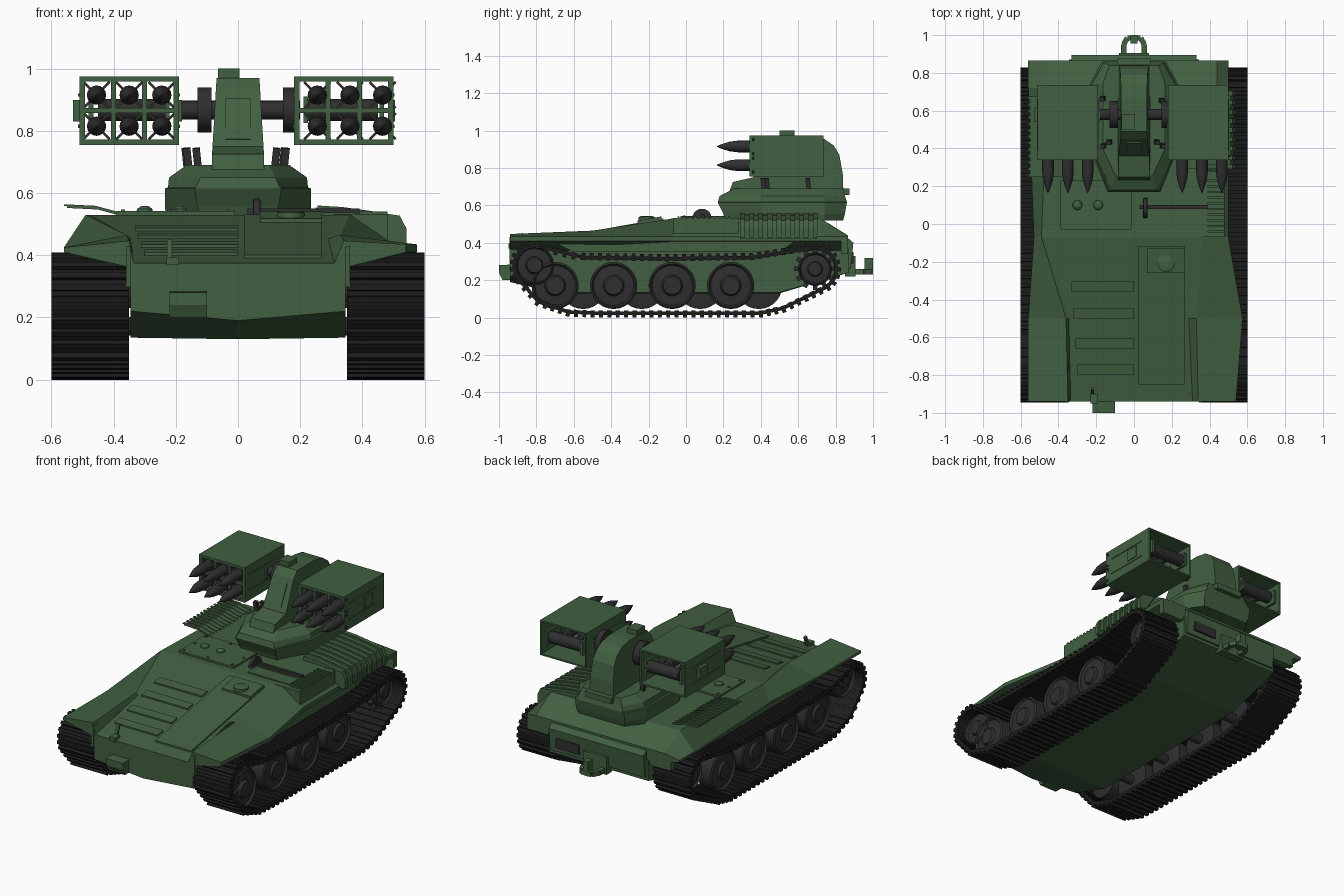
import bpy, bmesh
from math import sin, cos, pi, radians
from mathutils import Vector

old = bpy.data.objects.get("Cube")
if old:
    bpy.data.objects.remove(old)


def material(name, rgb):
    m = bpy.data.materials.new(name)
    m.use_nodes = True
    m.diffuse_color = (*rgb, 1)
    m.node_tree.nodes["Principled BSDF"].inputs["Base Color"].default_value = (*rgb, 1)
    return m


GREEN = material("army green", (.054, .115, .052))
GREY = material("dark grey", (.028, .028, .03))
BLACK = material("track black", (.012, .012, .012))
round_parts = []


def add_rings(bm, rings, closed=False):
    rows = [[bm.verts.new(p) for p in ring] for ring in rings]
    n = len(rows[0])
    pairs = list(zip(rows, rows[1:]))
    if closed:
        pairs.append((rows[-1], rows[0]))
    else:
        bm.faces.new(rows[0])
        bm.faces.new(rows[-1])
    for a, b in pairs:
        for i in range(n):
            j = (i + 1) % n
            bm.faces.new((a[i], a[j], b[j], b[i]))


def loft(name, solids, mat, closed=False):
    """Each solid is a list of matching rings, skinned in order."""
    bm = bmesh.new()
    for rings in solids:
        add_rings(bm, rings, closed)
    bmesh.ops.recalc_face_normals(bm, faces=bm.faces)
    me = bpy.data.meshes.new(name)
    bm.to_mesh(me)
    bm.free()
    me.materials.append(mat)
    ob = bpy.data.objects.new(name, me)
    bpy.context.collection.objects.link(ob)
    return ob


def prism(name, x0, x1, profile, mat=GREEN):
    return loft(name, [[[(x, y, z) for y, z in profile] for x in (x0, x1)]], mat)


def box(name, x0, x1, y0, y1, z0, z1, mat=GREEN):
    return prism(name, x0, x1, [(y0, z0), (y1, z0), (y1, z1), (y0, z1)], mat)


def lathe(name, axis, centre, profile, mat, n=20):
    """Profile is (distance along axis, radius)."""
    rings = []
    for d, r in profile:
        ring = []
        for i in range(n):
            a, b = r * cos(2 * pi * i / n), r * sin(2 * pi * i / n)
            off = {"x": (d, a, b), "y": (a, d, b), "z": (a, b, d)}[axis]
            ring.append(Vector(centre) + Vector(off))
        rings.append(ring)
    round_parts.append(loft(name, [rings], mat))


def bars(name, segments, r, mat):
    solids = []
    for p, q in segments:
        p, q = Vector(p), Vector(q)
        d = (q - p).normalized()
        u = d.cross(Vector((0, 1, 0)) if abs(d.y) < .9 else Vector((1, 0, 0))).normalized()
        v = d.cross(u)
        solids.append([[c + (u * a + v * b) * r for a, b in ((1, 1), (-1, 1), (-1, -1), (1, -1))]
                       for c in (p, q)])
    return loft(name, solids, mat)


def sheets(name, section, starts, depth, lift=0):
    """Copies of an (x, z) section, extruded backwards from each start."""
    return loft(name, [[[(x * (1 + lift * 3), y + d, z + lift) for x, z in section] for d in (0, depth)]
                       for y in starts], GREEN)


def deck(y):
    return min(.53, .375 + (y + .94) * .178)


def plate(name, x0, x1, y0, y1, h, mat=GREEN):
    prism(name, x0, x1, [(y0, deck(y0) - .01), (y1, deck(y1) - .01),
                         (y1, deck(y1) + h), (y0, deck(y0) + h)], mat)


# Lower hull with a shallow pointed keel at the nose and a rising tail
stations = [(-.94, .22, .19), (-.68, .135, .13), (.5, .135, .13), (.87, .24, .24)]
loft("lower_hull", [[[(-.345, y, .37), (-.345, y, e), (0, y, k), (.345, y, e), (.345, y, .37)]
                     for y, e, k in stations]], GREEN)

# Upper hull: a sloped deck sunk between two cheek fenders at the nose
# Station, left valley, left ridge, left edge, right ridge, right edge, ridge height
rings = []
for y, vl, wl, ol, wr, outr, top in [(-.94, .31, .34, .54, .35, .56, .447), (-.5, .29, .33, .575, .36, .56, .465),
                                     (-.07, .33, .36, .5, .49, .53, .53), (.72, .4, .44, .5, .46, .56, .53),
                                     (.865, .4, .44, .5, .46, .56, .44)]:
    low = min(deck(y), top)
    right = [(-.345, .36), (-outr, .41), (-outr, .425), (-wr, top), (.015 - wr, low)]
    left = [(vl, low), (wl, top), (ol, .435), (ol, .41), (.345, .36)]
    rings.append([(x, y, z) for x, z in right + left])
loft("upper_hull", [rings], GREEN)
prism("rear_plate", -.33, .33, [(.8, .26), (.88, .26), (.895, .4), (.86, .43), (.8, .43)])

# Running gear, staggered between the two sides
path = [(.35, .322), (-.1, .315), (-.55, .322)]
path += [(-.81 + .11 * cos(radians(a)), .275 + .11 * sin(radians(a))) for a in range(80, 226, 18)]
path += [(-.79, .085), (-.63, .03), (-.5, .024), (.4, .024), (.52, .05)]
path += [(.69 + .115 * cos(radians(a)), .26 + .115 * sin(radians(a))) for a in range(-55, 101, 18)]
pts = [Vector((0, y, z)) for y, z in path]
dense = []
for p, q in zip(pts, pts[1:] + pts[:1]):
    steps = max(1, round((q - p).length / .046))
    dense += [p.lerp(q, i / steps) for i in range(steps)]

for side, s in (("left", 1), ("right", -1)):
    band, cleats = [], []
    for i, p in enumerate(dense):
        t = (dense[(i + 1) % len(dense)] - dense[i - 1]).normalized()
        out = Vector((0, t.z, -t.y))
        if out.dot(p - Vector((0, -.05, .2))) < 0:
            out = -out
        a, b = Vector((s * .35, 0, 0)), Vector((s * .6, 0, 0))
        band.append([p + a - out * .01, p + b - out * .01, p + b + out * .009, p + a + out * .009])
        ring = [p + t * .012 - out * .014, p - t * .012 - out * .014,
                p - t * .01 + out * .024, p + t * .01 + out * .024]
        cleats.append([[v + e for v in ring] for e in (a, b)])
    loft(side + "_track_band", [band], BLACK, closed=True)
    loft(side + "_track_cleats", cleats, BLACK)

    def wheel(name, y, z, r):
        prof = [(.44, .3), (.44, .85), (.445, 1), (.53, 1), (.537, .92), (.525, .85), (.53, .45), (.545, .38),
                (.545, .12)]
        lathe(name, "x", (0, y, z), [(s * d, r * k) for d, k in prof], GREY, 28)
        lathe(name + "_axle", "x", (0, y, z), [(s * .33, .03), (s * .45, .03)], GREY, 12)

    for i in range(4):
        wheel(side + "_road_wheel", (-.7 if s > 0 else -.55) + i * .313, .172, .126)
    wheel(side + "_idler", -.81, .28, .105)
    wheel(side + "_sprocket", .69, .26, .09)
    teeth = [(cos(a * pi / 6), sin(a * pi / 6)) for a in range(12)]
    bars(side + "_sprocket_teeth", [((s * .5, .69 + c * .08, .26 + d * .08),
                                    (s * .5, .69 + c * .112, .26 + d * .112)) for c, d in teeth], .012, GREY)
    # Side skirt and rear fender end
    prism(side + "_skirt", s * .34, s * .49, [(-.74, .42), (-.6, .35), (.5, .35), (.6, .42)])
    box(side + "_rear_fender", s * .35, s * .5, .83, .865, .34, .42)
    box(side + "_front_bracket", s * .345, s * .36, -.945, -.9, .3, .43)

# Engine intake hump on one side, open louvre on the other
hump = [(.25, .5), (.25, .553), (.33, .548), (.42, .535), (.51, .52), (.53, .48), (.53, .42)]
sheets("engine_intake", hump, [.29], .41)
sheets("intake_ribs", hump, [.29 + .0485 * i for i in range(9)], .026, .007)
flap = [(-.37, .525), (-.45, .547), (-.55, .552), (-.55, .558), (-.45, .553), (-.37, .531)]
sheets("louvre_panel", flap, [.25], .42)
sheets("louvre_slats", flap, [.25 + .034 * i for i in range(13)], .016, .006)

# Glacis details
for y in (-.8, -.66, -.5, -.36):
    plate("vent_slat", -.3 - (y + .8) * .07, 0, y, y + .055, .009)
plate("engine_cover", .02, .27, -.85, -.12, .01)
plate("driver_hatch", .07, .27, -.26, -.13, .022)
lathe("hatch_lid", "z", (.17, -.21, deck(-.2)), [(0, .045), (.03, .045), (.036, .03), (.036, .01)], GREEN)
plate("crew_plate", -.39, -.01, -.03, .23, .012)
for x in (-.3, -.19):
    lathe("deck_dome", "z", (x, .1, .535), [(0, .028), (.014, .024), (.023, .012), (.024, .002)], GREEN)
rivets = [(x, y) for x in (-.37, -.2, -.03) for y in (-.01, .1, .21)]
bars("plate_rivets", [((x, y, .53), (x, y, .547)) for x, y in rivets], .006, GREEN)
box("stowage_box", .31, .48, -.07, .28, .42, .532)
bars("stowage_ribs", [((.39, y, .534), (.48, y, .534)) for y in [-.04 + .03 * i for i in range(10)]], .006, GREEN)
box("deck_box", .09, .38, -.03, .06, .5, .537)
bars("travel_bar", [((.03, .09, .54), (.39, .09, .54))], .01, GREY)
lathe("travel_clamp", "x", (.06, .085, .53), [(-.012, .045), (-.01, .052), (.01, .052), (.012, .045)], GREY)

# Tow fittings and rear slot
prism("front_tow_plate", -.22, -.1, [(-.92, .2), (-.98, .2), (-1, .24), (-1, .28), (-.92, .285)])
box("front_stop", -.23, -.19, -.95, -.9, .37, .395)
bars("headlamp_post", [((-.22, -.9, .37), (-.22, -.87, .45))], .008, GREEN)
arch = [(-.055, .86), (-.055, .95), (-.035, .985), (.035, .985), (.055, .95), (.055, .86)]
arch = [(x, y, .245) for x, y in arch]
bars("rear_hook", list(zip(arch, arch[1:])), .014, GREEN)
box("hook_jaw", -.018, .018, .955, 1, .23, .32)
box("hook_mount", -.08, .08, .85, .905, .22, .33)
box("rear_slot", .12, .28, .88, .895, .29, .35, GREY)


# Turret body
def plan(z, front, y0, wide, rear, y1):
    half = [(front, y0), (wide, .4), (wide, .74), (rear, y1)]
    return [(x, y, z) for x, y in half] + [(-x, y, z) for x, y in reversed(half)]


loft("turret_body", [[plan(.52, .12, .21, .23, .16, .84), plan(.555, .13, .2, .235, .17, .85),
                      plan(.615, .14, .17, .235, .17, .86), plan(.618, .135, .17, .225, .16, .86),
                      plan(.65, .12, .18, .222, .15, .85), plan(.69, .1, .26, .165, .13, .84)]], GREEN)
box("turret_tail", -.09, .09, .83, .875, .655, .69)

# Mast with rounded back, sight cap and front panel
outline = [(.22, .64), (.25, .725), (.36, .75), (.45, .93), (.49, .97), (.66, .97), (.74, .955),
           (.79, .92), (.82, .87), (.838, .77), (.843, .64)]
mast = prism("mast", -.085, .085, outline)
for v in mast.data.vertices:
    v.co.x *= 1 - max(0, v.co.z - .7) * .7
box("sight_cap", -.065, .005, .5, .58, .94, 1)
prism("mast_panel", -.04, .04, [(.375, .77), (.437, .9), (.43, .904), (.368, .774)])

# Smoke launchers
for x, y in [(-.155, .42), (-.125, .44), (.115, .44), (.145, .42), (-.16, .67), (.14, .66)]:
    lean = .01 if x > 0 else -.01
    bars("smoke_launcher", [((x, y, .65), (x + lean, y - .01, .745))], .012, GREY)

# Rocket pods, mirrored about a line just off centre
for side, s, disc, boss in (("left", 1, .145, .165), ("right", -1, .085, .18)):
    X = lambda d: s * (.345 + d) - .005
    lathe(side + "_pivot_shaft", "x", (0, .58, .867), [(s * .06, .03), (s * .2, .03)], GREY)
    lathe(side + "_pivot_disc", "x", (0, .58, .867), [(s * disc, .072), (s * (disc + .045), .072)], GREY, 24)
    box(side + "_pivot_bracket", X(-.17), X(-.155), .54, .64, .83, .9)
    box(side + "_outer_boss", X(.155), X(boss), .54, .62, .83, .9)
    lathe(side + "_cradle_tube", "x", (0, .695, .867), [(s * .22, .036), (s * .45, .036)], GREY)
    for d in (-.13, .115):
        box(side + "_cradle_block", X(d), X(d + .015), .6, .73, .825, .91)
    for z in (.755, .965):
        box(side + "_pod_panel", X(-.16), X(.16), .34, .735, z, z + .01)
    for d in (-.16, .15):
        box(side + "_pod_wall", X(d), X(d + .01), .34, .735, .755, .975)
    for z in (.815, .915):
        for d in (-.164, .16):
            box(side + "_pod_rail", X(d), X(d + .004), .39, .66, z - .005, z + .005)
    grid = [((X(d), .35, .76), (X(d), .35, .97)) for d in (-.15, -.05, .05, .15)]
    grid += [((X(-.155), .35, z), (X(.155), .35, z)) for z in (.764, .865, .966)]
    bars(side + "_pod_grid", grid, .008, GREEN)
    for d in (-.105, 0, .105):
        x = X(d) + (.02 if s > 0 else 0)
        for z in (.815, .915):
            lathe(side + "_rocket", "y", (x, 0, z),
                  [(.165, .002), (.195, .014), (.235, .026), (.275, .031), (.52, .031), (.53, .02), (.62, .02)], GREY, 16)
            bars(side + "_rocket_braces", [((x - .042, .36, z - k * .042), (x + .042, .36, z + k * .042))
                                           for k in (1, -1)], .004, GREY)

# Smooth only the turned parts, keep edges crisp
bpy.ops.object.select_all(action="DESELECT")
for ob in round_parts:
    ob.select_set(True)
bpy.context.view_layer.objects.active = round_parts[0]
bpy.ops.object.shade_smooth_by_angle(angle=radians(28))
